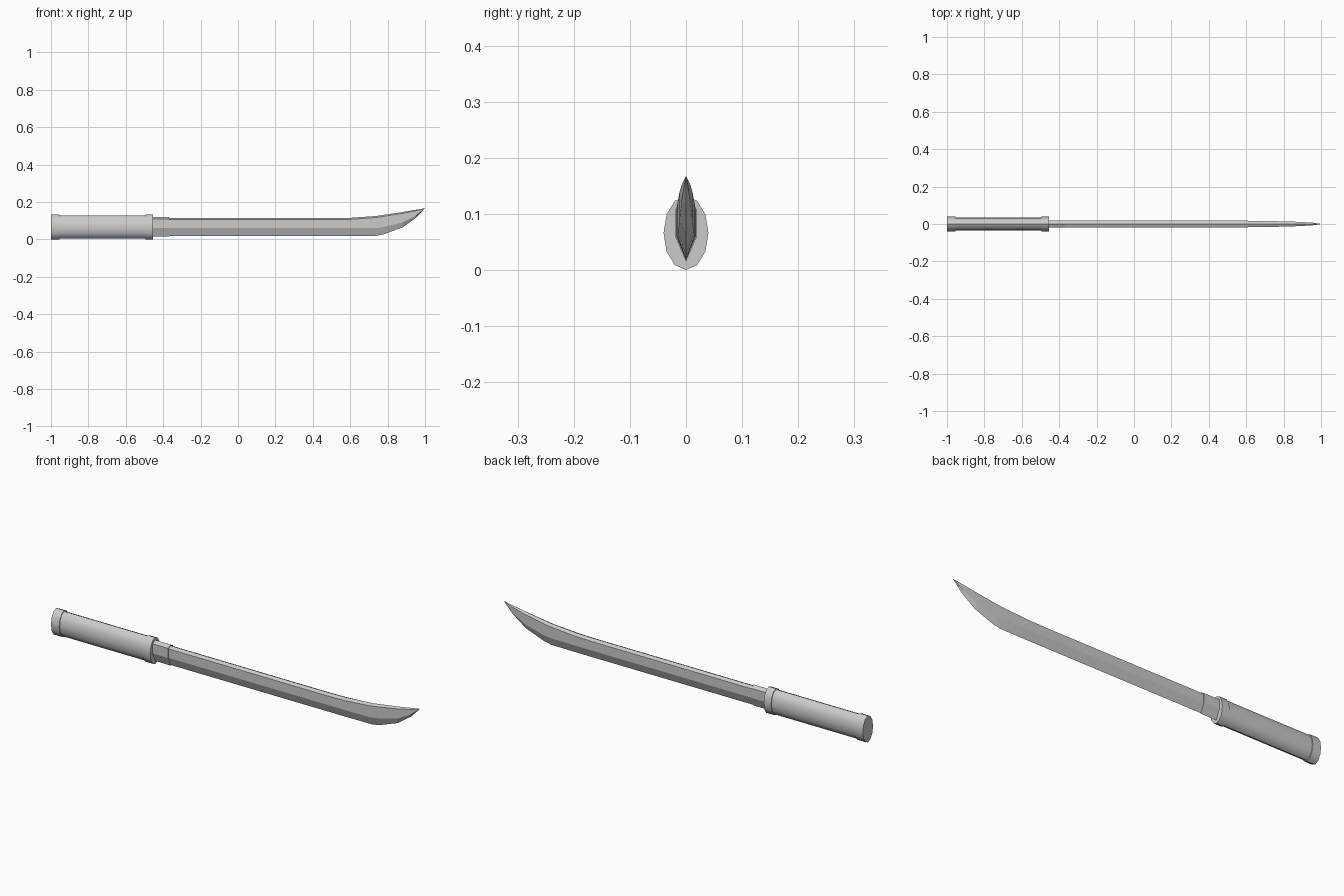
import bpy, bmesh, math

if "Cube" in bpy.data.objects:
    bpy.data.objects.remove(bpy.data.objects["Cube"])


def loft(name, rings, angle):
    """Skin a list of closed rings (equal point counts), cap both ends."""
    bm = bmesh.new()
    loops = [[bm.verts.new(p) for p in r] for r in rings]
    n = len(loops[0])
    for a, b in zip(loops, loops[1:]):
        for i in range(n):
            j = (i + 1) % n
            bm.faces.new((a[i], a[j], b[j], b[i]))
    bm.faces.new(loops[0])
    bm.faces.new(loops[-1])
    bmesh.ops.remove_doubles(bm, verts=bm.verts, dist=1e-5)
    bmesh.ops.recalc_face_normals(bm, faces=bm.faces)
    me = bpy.data.meshes.new(name)
    bm.to_mesh(me)
    bm.free()
    ob = bpy.data.objects.new(name, me)
    bpy.context.collection.objects.link(ob)
    bpy.ops.object.select_all(action='DESELECT')
    ob.select_set(True)
    bpy.context.view_layer.objects.active = ob
    bpy.ops.object.shade_smooth_by_angle(angle=math.radians(angle))
    return ob


def oval(x, ry, rz, n=12):
    return [(x, ry * math.sin(2 * math.pi * i / n),
             0.066 - rz * math.cos(2 * math.pi * i / n)) for i in range(n)]


def section(x, w, edge, low, high, spine):
    """Six-sided blade section: cutting edge, two flats, spine ridge."""
    return [(x, 0, edge), (x, w, low), (x, w, high),
            (x, 0, spine), (x, -w, high), (x, -w, low)]


# Grip with a raised collar at each end
loft("grip", [oval(-0.96, 0.036, 0.062), oval(-0.49, 0.036, 0.062)], 40)
loft("pommel_cap", [oval(-1.0, 0.04, 0.066), oval(-0.955, 0.04, 0.066)], 40)
loft("guard_collar", [oval(-0.495, 0.04, 0.066), oval(-0.455, 0.04, 0.066)], 40)

# Fitted sleeve at the blade root
loft("blade_sleeve", [section(x, 0.0195, 0.015, 0.06, 0.108, 0.119)
                      for x in (-0.46, -0.37)], 10)

# Blade sweeping up to the point: x, half width, edge, low, high, spine
stations = [
    (-0.38, 0.0175, 0.018, 0.06, 0.105, 0.113),
    (0.50, 0.0175, 0.018, 0.06, 0.105, 0.113),
    (0.60, 0.0175, 0.018, 0.06, 0.107, 0.115),
    (0.74, 0.0155, 0.019, 0.06, 0.117, 0.125),
    (0.78, 0.0145, 0.027, 0.066, 0.123, 0.131),
    (0.88, 0.0115, 0.064, 0.090, 0.139, 0.146),
    (0.95, 0.0075, 0.114, 0.125, 0.153, 0.158),
    (1.00, 0.0, 0.166, 0.166, 0.166, 0.166),
]
rings = [section(*s) for s in stations]
rings[-1] = [(1.0, 0.0005 * math.sin(i * math.pi / 3),
              0.166 - 0.0005 * math.cos(i * math.pi / 3)) for i in range(6)]
loft("blade", rings, 10)
